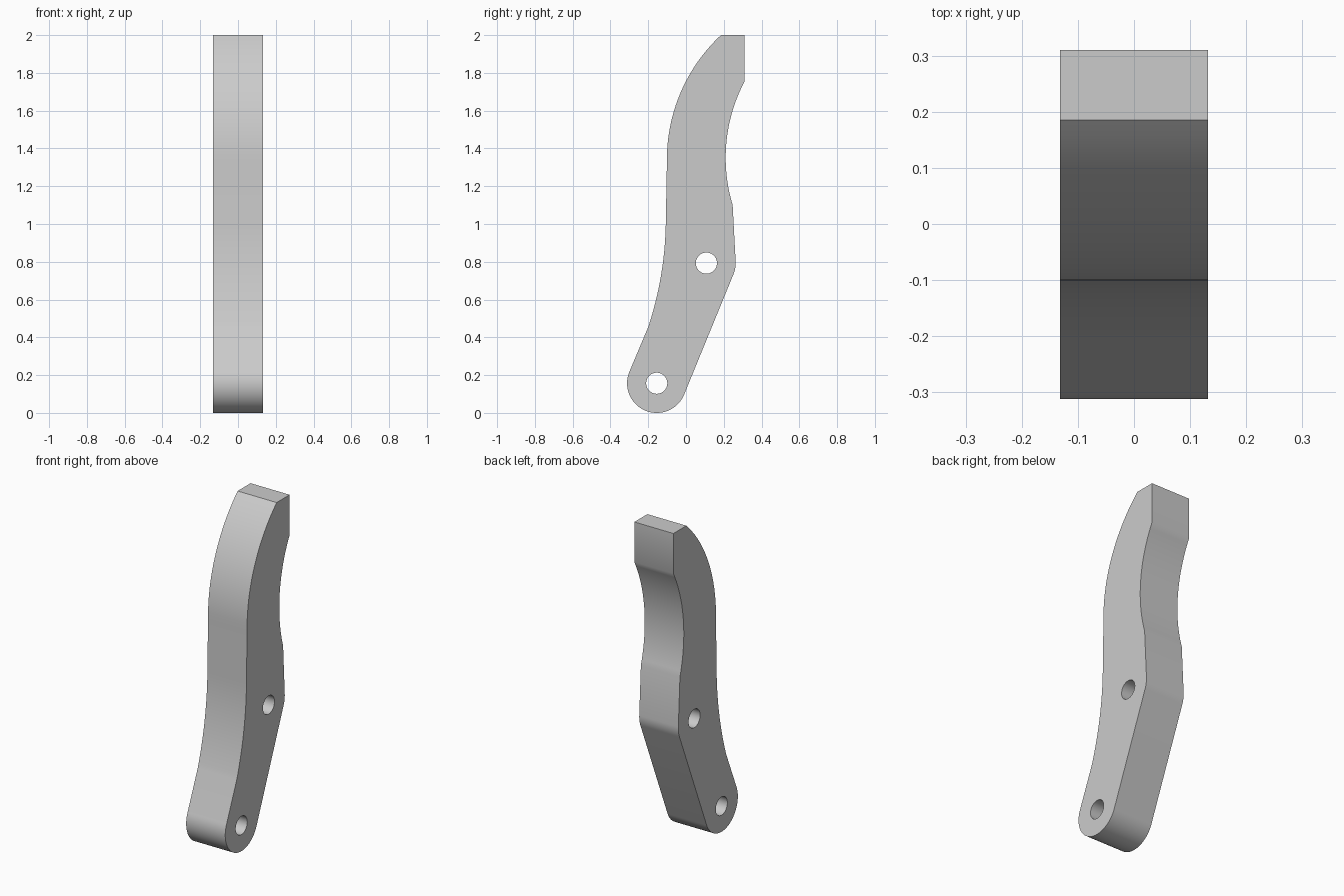
import bpy
import bmesh
from math import cos, sin, radians, atan2, tau
from mathutils import Matrix, Vector

cube = bpy.data.objects.get("Cube")
if cube:
    bpy.data.objects.remove(cube, do_unlink=True)

HALF_WIDTH = 0.132
PIVOT_LOW = (-0.155, 0.157)
PIVOT_HIGH = (0.108, 0.793)
BOSS_RADIUS = 0.157
HOLE_RADIUS = 0.056


def arc(centre, radius, start, end, steps):
    """Points along a circular arc, angles in degrees."""
    angles = [radians(start + (end - start) * i / steps) for i in range(steps + 1)]
    return [(centre[0] + radius * cos(a), centre[1] + radius * sin(a)) for a in angles]


def arc_through(a, b, c, steps=20):
    """Points along the circular arc from a to c that passes through b."""
    a, b, c = Vector(a), Vector(b), Vector(c)
    u, v = b - a, c - a
    d = 2 * (u.x * v.y - u.y * v.x)
    centre = a + Vector((v.y * u.length_squared - u.y * v.length_squared,
                         u.x * v.length_squared - v.x * u.length_squared)) / d
    p, q = a - centre, c - centre
    start = atan2(p.y, p.x)
    sweep = (atan2(q.y, q.x) - start + tau / 2) % tau - tau / 2
    points = []
    for i in range(steps + 1):
        t = start + sweep * i / steps
        points.append((centre.x + p.length * cos(t), centre.y + p.length * sin(t)))
    return points


# Side profile: tip, hollow back, rounded elbow, rounded foot, front edge
outline = [(0.185, 2.0), (0.31, 2.0)]
outline += arc_through((0.31, 1.755), (0.21, 1.36), (0.247, 1.10))
outline += arc(PIVOT_HIGH, 0.155, 3, -23, 8)
outline += arc(PIVOT_LOW, BOSS_RADIUS, -23, -203, 40)
outline += arc_through((-0.2, 0.455), (-0.132, 0.73), (-0.107, 1.0))
outline += arc_through((-0.101, 1.33), (-0.018, 1.72), (0.185, 2.0))[:-1]
holes = [arc(p, HOLE_RADIUS, 0, 360, 40)[:-1] for p in (PIVOT_LOW, PIVOT_HIGH)]

# Extruded lever with its two pin holes
curve = bpy.data.curves.new("lever_profile", "CURVE")
curve.dimensions = "2D"
curve.fill_mode = "BOTH"
curve.extrude = HALF_WIDTH
for loop in [outline] + holes:
    spline = curve.splines.new("POLY")
    spline.points.add(len(loop) - 1)
    for point, (y, z) in zip(spline.points, loop):
        point.co = (y, z, 0, 1)
    spline.use_cyclic_u = True

lever = bpy.data.objects.new("lever_arm", curve)
bpy.context.collection.objects.link(lever)
bpy.ops.object.select_all(action="DESELECT")
lever.select_set(True)
bpy.context.view_layer.objects.active = lever
bpy.ops.object.convert(target="MESH")
lever = bpy.context.object

# Stand the profile upright and weld it
bm = bmesh.new()
bm.from_mesh(lever.data)
upright = Matrix(((0, 0, 1, 0), (1, 0, 0, 0), (0, 1, 0, 0), (0, 0, 0, 1)))
bm.transform(upright)
bmesh.ops.remove_doubles(bm, verts=bm.verts, dist=0.0001)
bmesh.ops.recalc_face_normals(bm, faces=bm.faces)
bm.to_mesh(lever.data)
bm.free()
bpy.ops.object.shade_smooth_by_angle(angle=radians(30))

# Plain grey finish
grey = bpy.data.materials.new("plain_grey")
grey.use_nodes = True
colour = (0.6, 0.6, 0.6, 1)
grey.diffuse_color = colour
grey.node_tree.nodes["Principled BSDF"].inputs["Base Color"].default_value = colour
lever.data.materials.clear()
lever.data.materials.append(grey)
